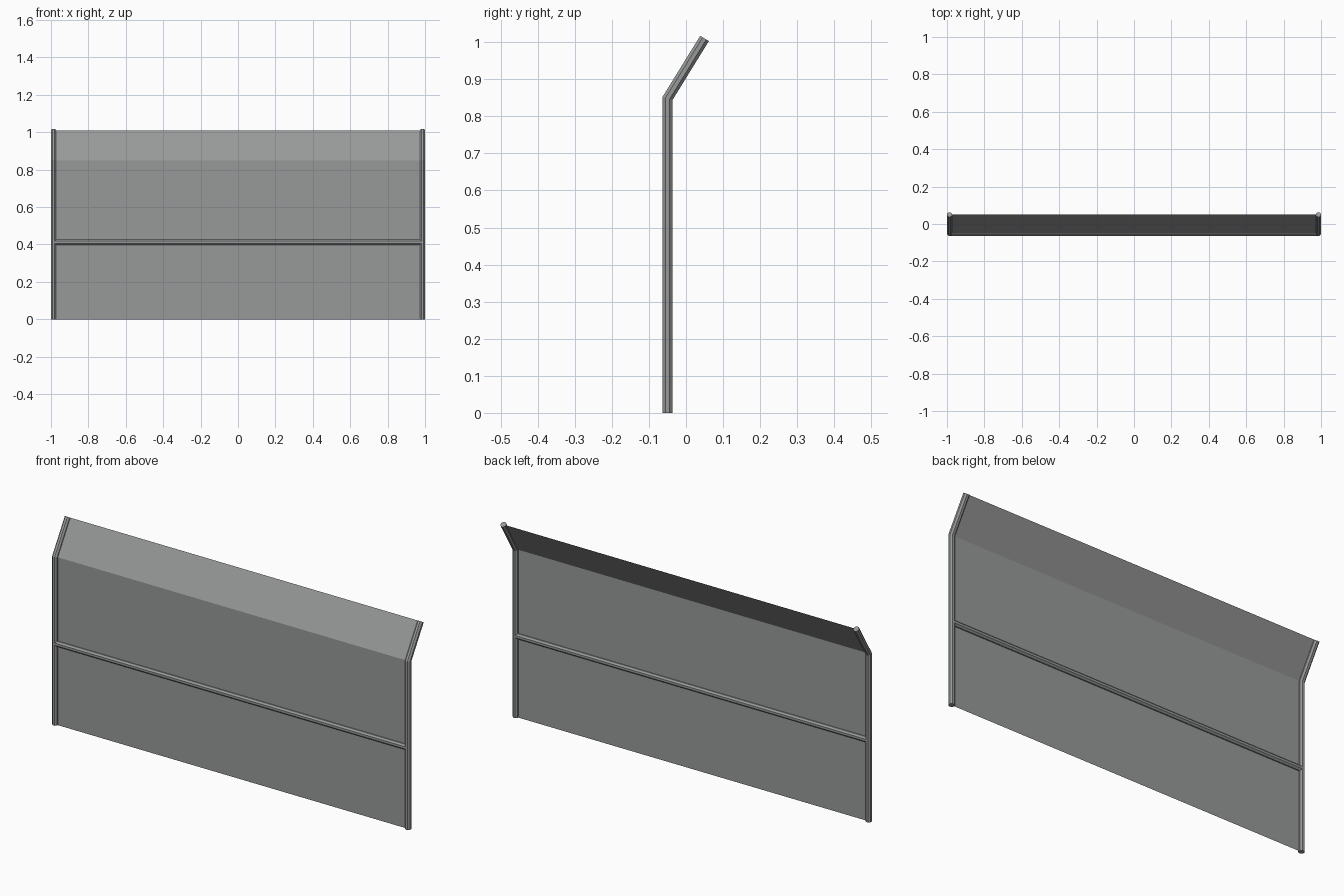
import bpy, bmesh, math
from mathutils import Vector

if "Cube" in bpy.data.objects:
    bpy.data.objects.remove(bpy.data.objects["Cube"])

grey = bpy.data.materials.new("galvanised grey")
grey.diffuse_color = (0.31, 0.32, 0.315, 1)
grey.use_nodes = True
grey.node_tree.nodes["Principled BSDF"].inputs["Base Color"].default_value = grey.diffuse_color

R, SIDES = 0.0148, 8
PROFILE = [(-0.05, 0.0), (-0.05, 0.848), (0.05, 1.01)]  # y, z of the bent line


def finish(name, bm):
    me = bpy.data.meshes.new(name)
    bm.to_mesh(me)
    bm.free()
    me.materials.append(grey)
    ob = bpy.data.objects.new(name, me)
    bpy.context.collection.objects.link(ob)
    return ob


def tube(name, pts, side):
    """Mitred tube along a planar path; side is the normal of the path plane."""
    pts = [Vector(p) for p in pts]
    bm = bmesh.new()
    rings = []
    for i, p in enumerate(pts):
        a = (p - pts[i - 1]).normalized() if i > 0 else None
        b = (pts[i + 1] - p).normalized() if i < len(pts) - 1 else None
        t = ((a or b) + (b or a)).normalized()
        u = side.cross(t)
        stretch = 1 / t.dot(a or b)
        ring = []
        for k in range(SIDES):
            ang = 2 * math.pi * (k + 0.5) / SIDES
            ring.append(bm.verts.new(p + side * (R * math.cos(ang)) + u * (R * stretch * math.sin(ang))))
        rings.append(ring)
    for r0, r1 in zip(rings, rings[1:]):
        for k in range(SIDES):
            j = (k + 1) % SIDES
            bm.faces.new((r0[k], r0[j], r1[j], r1[k]))
    bm.faces.new(rings[0][::-1])
    bm.faces.new(rings[-1])
    bmesh.ops.recalc_face_normals(bm, faces=bm.faces)
    return finish(name, bm)


# Bent end posts
for name, x in (("left_post", -0.986), ("right_post", 0.986)):
    tube(name, [(x, y, z) for y, z in PROFILE], Vector((1, 0, 0)))

# Horizontal middle rail
tube("middle_rail", [(-0.986, -0.05, 0.412), (0.986, -0.05, 0.412)], Vector((0, 1, 0)))

# Thin sheet following the posts
bm = bmesh.new()
rows = [[bm.verts.new((x, y, z)) for x in (-0.986, 0.986)] for y, z in PROFILE]
for a, b in zip(rows, rows[1:]):
    bm.faces.new((a[0], a[1], b[1], b[0]))
finish("fence_sheet", bm)
